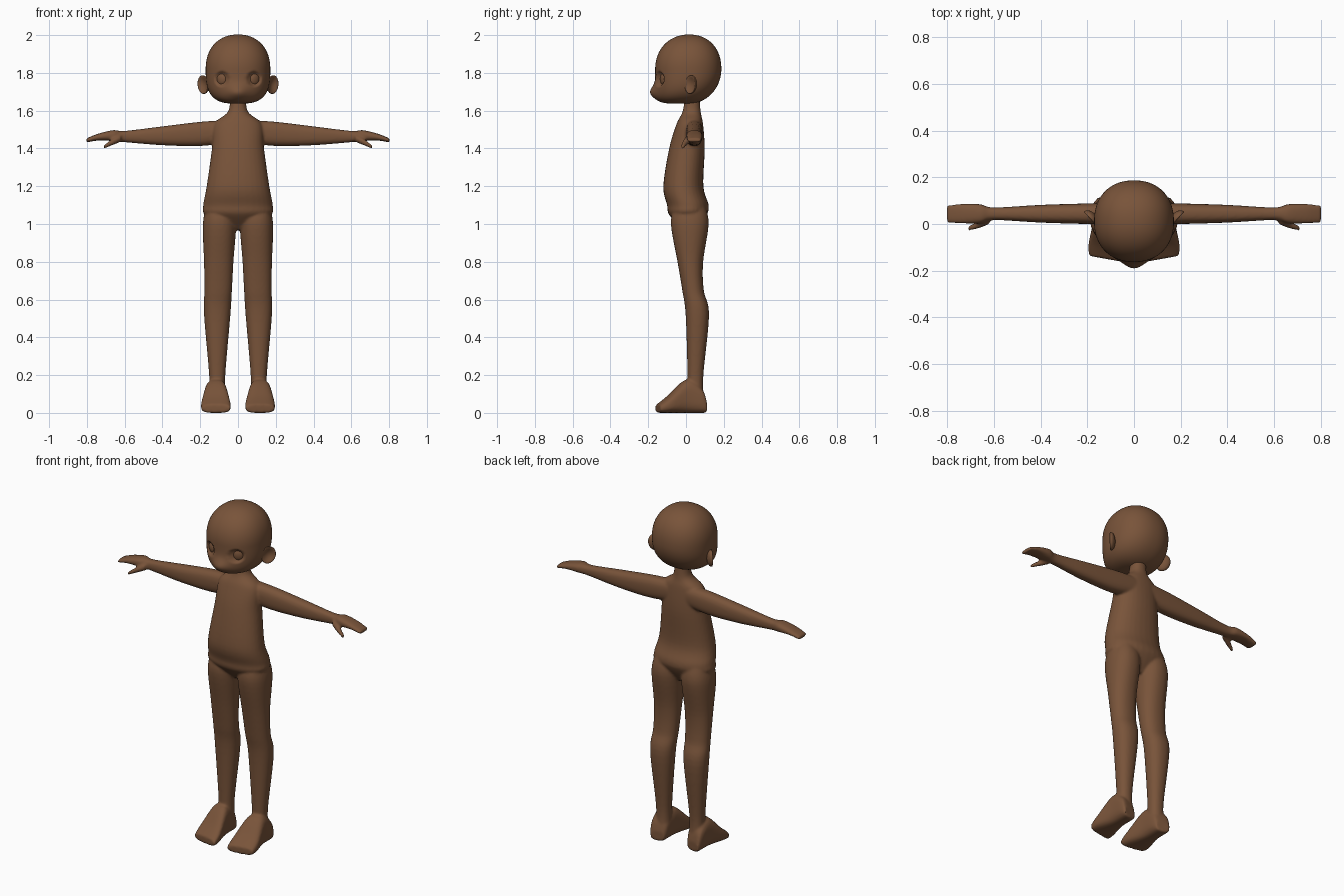
import bpy, bmesh, math
from mathutils import Matrix, Vector

default_cube = bpy.data.objects.get("Cube")
if default_cube:
    bpy.data.objects.remove(default_cube, do_unlink=True)

# One brown skin colour
skin = bpy.data.materials.new("brown_skin")
skin.use_nodes = True
skin.diffuse_color = (.19, .088, .042, 1)
shader = next(node for node in skin.node_tree.nodes if node.type == 'BSDF_PRINCIPLED')
shader.inputs["Base Color"].default_value = skin.diffuse_color


def smooth_sections(sections, steps):
    """Fill in a smooth curve between neighbouring cross-sections."""
    last = len(sections) - 1
    filled = []
    for i in range(last):
        before, start, end, after = (Vector(sections[min(max(k, 0), last)])
                                     for k in (i - 1, i, i + 1, i + 2))
        for step in range(steps):
            t = step / steps
            ease = t * t * (3 - 2 * t)
            leave = t * (1 - t) ** 2 * (end - before) / 2
            arrive = t * t * (t - 1) * (after - start) / 2
            filled.append(start.lerp(end, ease) + leave + arrive)
    return filled + [sections[last]]


def rounded(value, power):
    """Push a sine or cosine outward for a boxier cross-section."""
    return math.copysign(abs(value) ** (2 / power), value)


def loft(bm, axis, sections, side=1, power=2.2, steps=6, segments=32):
    """Skin sections (position, u middle, u half, v middle, v half) along an axis."""
    rings = []
    for position, u_mid, u_half, v_mid, v_half in smooth_sections(sections, steps):
        ring = []
        for k in range(segments):
            angle = math.tau * k / segments
            u = u_mid + u_half * rounded(math.cos(angle), power)
            v = v_mid + v_half * rounded(math.sin(angle), power)
            x, y, z = {'x': (position, u, v), 'y': (u, position, v), 'z': (u, v, position)}[axis]
            ring.append(bm.verts.new((side * x, y, z)))
        rings.append(ring)
    for ring, following in zip(rings, rings[1:]):
        for k in range(segments):
            bm.faces.new((ring[k], ring[k - 1], following[k - 1], following[k]))
    bm.faces.new(rings[0])
    bm.faces.new(rings[-1])
    return [vert for ring in rings for vert in ring]


def finish(name, bm):
    """Turn the working mesh into a smooth brown object."""
    bmesh.ops.recalc_face_normals(bm, faces=bm.faces[:])
    for face in bm.faces:
        face.smooth = True
    mesh = bpy.data.meshes.new(name)
    bm.to_mesh(mesh)
    bm.free()
    mesh.materials.append(skin)
    part = bpy.data.objects.new(name, mesh)
    bpy.context.collection.objects.link(part)
    return part


# Torso and neck: height, half width, middle depth, half depth
torso = [(.97, .05, .02, .04), (1.05, .175, .01, .1), (1.1, .184, .01, .11),
         (1.2, .166, -.014, .106), (1.4, .138, .005, .094), (1.53, .125, .02, .07),
         (1.6, .05, .03, .047), (1.72, .045, .035, .035)]
# Leg: height, middle and half width, middle and half depth
leg = [(1.1, .095, .07, .02, .08), (1, .098, .088, .02, .1), (.8, .102, .078, .023, .068),
       (.65, .105, .073, .037, .057), (.52, .11, .07, .06, .062),
       (.2, .11, .043, .05, .042), (.08, .11, .045, .05, .045)]
# Foot, heel to toe: depth, half width, height
foot = [(.106, .04, .06), (.08, .05, .13), (0, .058, .175), (-.1, .078, .085), (-.15, .076, .045)]
# Arm and hand: distance out, half depth, middle and half height
arm = [(.06, .045, 1.49, .06), (.2, .044, 1.477, .064), (.4, .038, 1.467, .05),
       (.6, .027, 1.463, .03), (.66, .041, 1.468, .029), (.74, .042, 1.46, .018),
       (.803, .038, 1.442, .011)]
# Thumb: distance out, middle depth, thickness, height
thumb = [(.62, .02, .02, 1.455), (.66, 0, .017, 1.436), (.712, -.02, .01, 1.407)]

# Body: parts fused into one smooth skin
bm = bmesh.new()
loft(bm, 'z', [(z, 0, width, depth, half) for z, width, depth, half in torso])
for side in (1, -1):
    loft(bm, 'z', leg, side)
    foot_verts = loft(bm, 'y', [(y, .117, width, height / 2, height / 2)
                                for y, width, height in foot], side, power=3)
    for vert in foot_verts:
        vert.co.y += .18 * (abs(vert.co.x) - .117)
    loft(bm, 'x', [(x, .044, depth, z, half) for x, depth, z, half in arm], side, power=2.5)
    loft(bm, 'x', [(x, y, size, z, size) for x, y, size, z in thumb], side)
body = finish("body", bm)
fuse = body.modifiers.new("fuse", 'REMESH')
fuse.mode = 'VOXEL'
fuse.voxel_size = .007
fuse.use_smooth_shade = True
soften = body.modifiers.new("soften", 'SMOOTH')
soften.iterations = 6


# Head: domed above, with a full jaw in front and a rounder nape behind
def head_section(angle):
    level = math.cos(angle)
    jaw, cheek, nape = (6, 3, 2) if level < 0 else (2.1, 2.2, 2.2)

    def swell(power):
        return (1 - min(abs(level), .999) ** power) ** (1 / power)
    front, back = .015 - .178 * swell(jaw), .015 + .172 * swell(nape)
    return (1.82 + .183 * level, 0, .171 * swell(cheek), (front + back) / 2, (back - front) / 2)


ring_count = 90
bm = bmesh.new()
loft(bm, 'z', [head_section(math.pi * k / ring_count) for k in range(1, ring_count)],
     steps=1, segments=96)
eye = Vector((.085, -.115, 1.768))
for vert in bm.verts:
    x, y, z = vert.co
    if y < 0:
        # Muzzle bulge, then eye sockets
        reach = (x / .055) ** 2 + ((z - 1.695) / .04) ** 2
        vert.co.y -= .03 * min(1, -y * 10) * math.exp(-reach)
        spread = ((abs(x) - eye.x) / .038) ** 2 + ((z - eye.z) / .042) ** 2
        vert.co.y += .02 * max(0, 1 - spread ** 2)
finish("head", bm)


def ball(name, side, place, radii, hollow=0):
    """A flattened ball, mirrored to its side, with its face optionally dished."""
    bm = bmesh.new()
    bmesh.ops.create_uvsphere(bm, u_segments=32, v_segments=24, radius=1)
    for vert in bm.verts:
        vert.co.z -= hollow * max(0, vert.co.z) ** 2
    bm.transform(Matrix.Diagonal((side, 1, 1, 1)) @ place @ Matrix.Diagonal((*radii, 1)))
    finish(name, bm)


# Ears cupped outward and forward, eyeballs set into the sockets
outward = Vector((.72, -.69, 0)).normalized()
across = Vector((.12, .25, 1)).cross(outward).normalized()
ear_turn = Matrix((across, outward.cross(across), outward)).transposed().to_4x4()
ear_place = Matrix.Translation((.184, .025, 1.738)) @ ear_turn
eye_place = Matrix.Translation(eye) @ Matrix.Rotation(.5, 4, 'Z')
for side, label in ((1, "left"), (-1, "right")):
    ball(label + "_ear", side, ear_place, (.04, .05, .024), hollow=1.3)
    ball(label + "_eye", side, eye_place, (.031, .018, .035))
